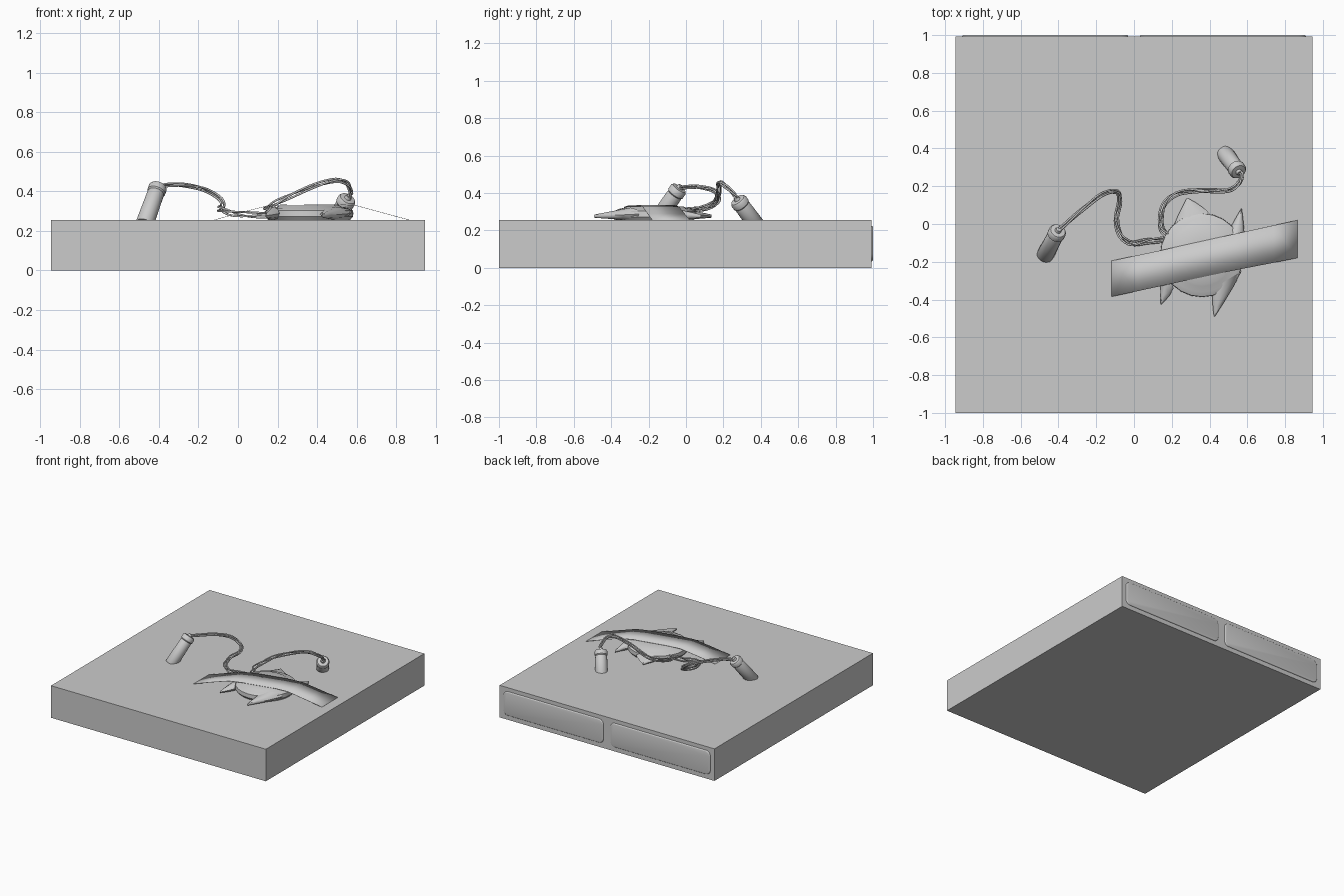
import bpy, bmesh, math
from mathutils import Vector

if "Cube" in bpy.data.objects:
    bpy.data.objects.remove(bpy.data.objects["Cube"])


def mesh_object(name, bm, smooth=None):
    bmesh.ops.recalc_face_normals(bm, faces=bm.faces[:])
    me = bpy.data.meshes.new(name)
    bm.to_mesh(me)
    bm.free()
    ob = bpy.data.objects.new(name, me)
    bpy.context.collection.objects.link(ob)
    if smooth:
        bpy.ops.object.select_all(action='DESELECT')
        bpy.context.view_layer.objects.active = ob
        ob.select_set(True)
        bpy.ops.object.shade_smooth_by_angle(angle=math.radians(smooth))
    return ob


def box(lo, hi):
    bm = bmesh.new()
    bmesh.ops.create_cube(bm, size=1)
    lo, hi = Vector(lo), Vector(hi)
    for v in bm.verts:
        v.co = (lo + hi) / 2 + v.co * (hi - lo)
    return bm


def lathe(name, profile, base, axis, sides, smooth=40, squash=(1, 1)):
    """Revolve (radius, height) pairs around an axis starting at base."""
    bm = bmesh.new()
    rot = Vector(axis).to_track_quat('Z', 'Y')
    rings = []
    for r, h in profile:
        ring = []
        for i in range(sides):
            a = 2 * math.pi * i / sides
            p = Vector((r * squash[0] * math.cos(a), r * squash[1] * math.sin(a), h))
            ring.append(bm.verts.new(Vector(base) + rot @ p))
        rings.append(ring)
    for r0, r1 in zip(rings, rings[1:]):
        for i in range(sides):
            j = (i + 1) % sides
            bm.faces.new((r0[i], r0[j], r1[j], r1[i]))
    bm.faces.new(rings[0][::-1])
    bm.faces.new(rings[-1])
    return mesh_object(name, bm, smooth)


def spline_point(pts, t):
    """Catmull-Rom position for t in 0..1."""
    n = len(pts) - 1
    i = min(int(t * n), n - 1)
    u = t * n - i
    a, b, c, d = (Vector(pts[min(max(k, 0), n)]) for k in (i - 1, i, i + 1, i + 2))
    return 0.5 * (2 * b + (c - a) * u + (2 * a - 5 * b + 4 * c - d) * u * u
                  + (3 * b - a - 3 * c + d) * u ** 3)


# Slab with two rounded panels on the back edge
mesh_object("base_slab", box((-0.945, -1, 0), (0.945, 0.992, 0.255)))
for side, x0 in (("left", -0.91), ("right", 0.03)):
    bm = box((x0, 0.97, 0.035), (x0 + 0.88, 1.0, 0.225))
    corners = [e for e in bm.edges if abs(e.verts[0].co.y - e.verts[1].co.y) > 0.01]
    bmesh.ops.bevel(bm, geom=corners, offset=0.04, segments=6, profile=0.5, affect='EDGES')
    rim = [e for e in bm.edges if all(v.co.y > 0.999 for v in e.verts)]
    bmesh.ops.bevel(bm, geom=rim, offset=0.008, segments=3, profile=0.5, affect='EDGES')
    mesh_object("back_panel_" + side, bm, 40)

# Rounded body of the pack
lathe("pack_body", [(0.205, 0), (0.222, 0.02), (0.22, 0.05), (0.195, 0.062),
                    (0.165, 0.068), (0.155, 0.074), (0.06, 0.076)],
      (0.36, -0.165, 0.253), (0, 0, 1), 24, 35, (1.0, 1.0))

# Four pointed flaps around the pack: two base corners and a tip, seen from above
flaps = [((0.18, -0.10), (0.42, 0.03), (0.28, 0.14)),
         ((0.50, -0.05), (0.585, -0.10), (0.57, 0.085)),
         ((0.145, -0.20), (0.21, -0.34), (0.14, -0.43)),
         ((0.42, -0.34), (0.57, -0.25), (0.425, -0.495))]
for k, (a, b, tip) in enumerate(flaps):
    bm = bmesh.new()
    a, b, tip = Vector(a), Vector(b), Vector(tip)
    rings = []
    for t in (0, 0.35, 0.7, 0.97):
        w = 1 - t ** 1.3
        c = (a + b) / 2 * (1 - t) + tip * t
        half = (b - a) / 2 * w
        low, high = 0.254 + 0.014 * t, 0.322 - 0.038 * t
        mid = (low + high) / 2
        ring = []
        for i in range(8):
            ang = 2 * math.pi * i / 8
            p = c + half * math.cos(ang)
            ring.append(bm.verts.new((p.x, p.y, mid + (high - low) / 2 * math.sin(ang))))
        rings.append(ring)
    for r0, r1 in zip(rings, rings[1:]):
        for i in range(8):
            j = (i + 1) % 8
            bm.faces.new((r0[i], r0[j], r1[j], r1[i]))
    bm.faces.new(rings[0])
    bm.faces.new(rings[-1])
    mesh_object("pack_flap_%d" % (k + 1), bm, 50)

# Thin strap draped over the pack: (x, far y, near y, z)
bm = bmesh.new()
rows = [(-0.12, -0.195, -0.385, 0.256), (0.02, -0.165, -0.355, 0.295),
        (0.15, -0.138, -0.327, 0.328), (0.25, -0.115, -0.305, 0.334),
        (0.50, -0.06, -0.252, 0.335), (0.60, -0.038, -0.232, 0.328),
        (0.74, -0.007, -0.205, 0.29), (0.865, 0.02, -0.18, 0.256)]
pairs = [(bm.verts.new((x, y0, z)), bm.verts.new((x, y1, z))) for x, y0, y1, z in rows]
for p, q in zip(pairs, pairs[1:]):
    bm.faces.new((p[0], p[1], q[1], q[0]))
strap = mesh_object("strap", bm, 40)
mod = strap.modifiers.new("thickness", 'SOLIDIFY')
mod.thickness = 0.002

# Two handsets leaning into the slab, each with a wider collar
for side, foot, head in (("left", (-0.472, -0.168, 0.235), (-0.402, -0.035, 0.428)),
                         ("right", (0.478, 0.378, 0.225), (0.555, 0.275, 0.365))):
    axis = Vector(head) - Vector(foot)
    L = axis.length
    lathe("handset_" + side,
          [(0.042, 0), (0.046, 0.006), (0.043, L - 0.05), (0.041, L - 0.045),
           (0.047, L - 0.038), (0.047, L - 0.012), (0.04, L - 0.002), (0.018, L),
           (0.014, L + 0.015)],
          foot, axis, 18)

# Bundles of loosely twisted cables
cables = {
    "left": [(-0.41, -0.04, 0.425), (-0.36, 0.0, 0.432), (-0.27, 0.08, 0.43),
             (-0.17, 0.155, 0.41), (-0.09, 0.17, 0.36), (-0.075, 0.12, 0.325),
             (-0.095, 0.03, 0.31), (-0.07, -0.06, 0.30), (-0.01, -0.105, 0.286),
             (0.07, -0.09, 0.28), (0.17, -0.08, 0.28)],
    "right": [(0.555, 0.275, 0.365), (0.57, 0.26, 0.39), (0.555, 0.215, 0.435),
              (0.50, 0.18, 0.456), (0.38, 0.175, 0.425), (0.24, 0.165, 0.365),
              (0.165, 0.11, 0.325), (0.14, 0.02, 0.305), (0.15, -0.03, 0.295),
              (0.19, -0.07, 0.29)],
}
for side, pts in cables.items():
    cu = bpy.data.curves.new("cable_" + side, 'CURVE')
    cu.dimensions = '3D'
    cu.bevel_depth = 0.0055
    cu.bevel_resolution = 1
    cu.use_fill_caps = True
    n = 44
    for s in range(3):
        sp = cu.splines.new('POLY')
        sp.points.add(n)
        for i in range(n + 1):
            t = i / n
            p = spline_point(pts, t)
            tan = spline_point(pts, min(t + 0.01, 1)) - spline_point(pts, max(t - 0.01, 0))
            u = tan.cross(Vector((0, 0, 1))).normalized()
            v = u.cross(tan).normalized()
            a = s * 2 * math.pi / 3 + t * 9
            r = 0.007 + 0.007 * t
            p = p + u * math.cos(a) * r + v * math.sin(a) * r
            sp.points[i].co = (*p, 1)
        sp.use_smooth = True
    bpy.context.collection.objects.link(bpy.data.objects.new("cable_" + side, cu))
